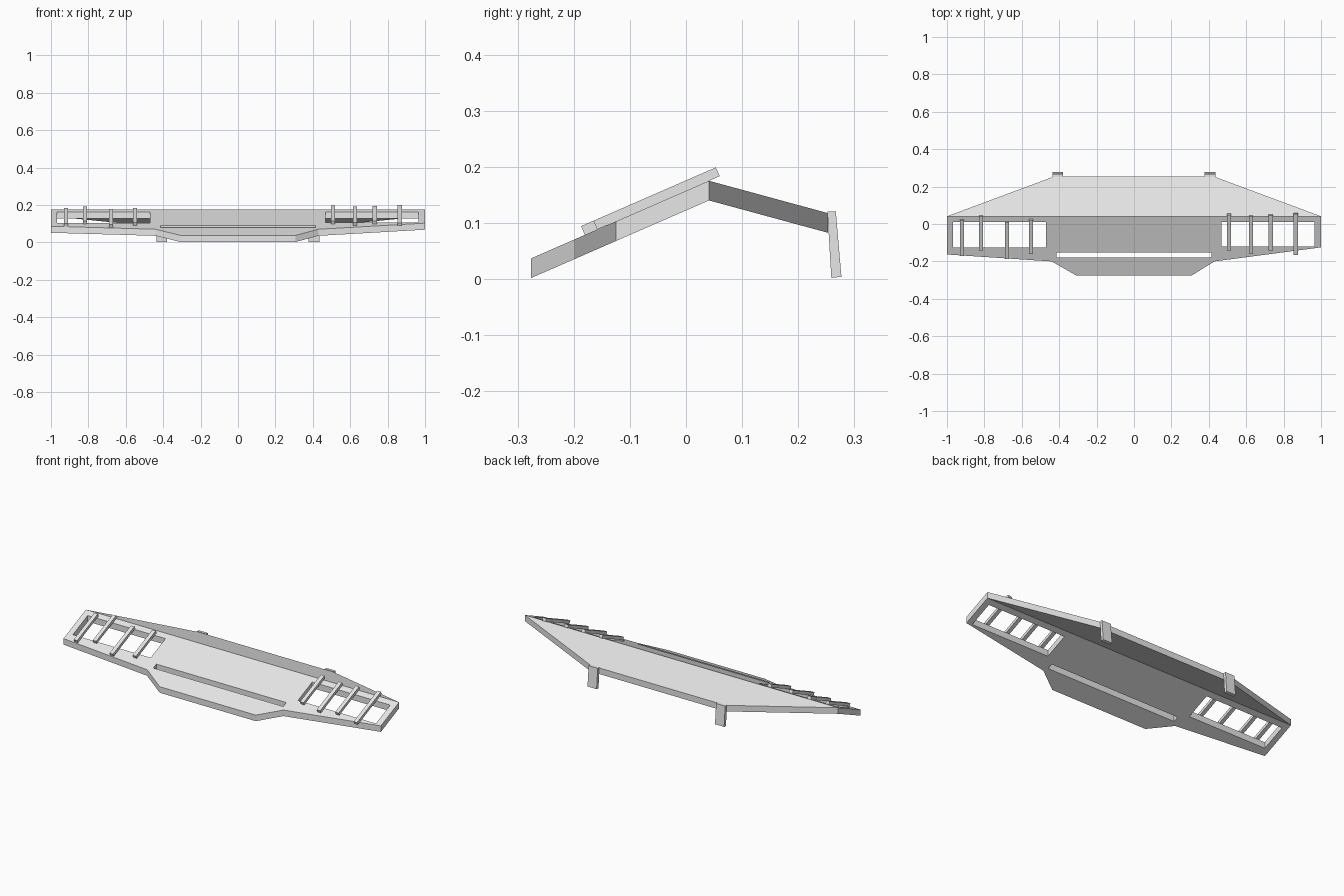
import bpy, bmesh, math
from mathutils import Matrix

cube = bpy.data.objects.get("Cube")
if cube:
    bpy.data.objects.remove(cube)

grey = bpy.data.materials.new("plain grey")
grey.use_nodes = True
COLOUR = (0.8, 0.8, 0.8, 1)
grey.diffuse_color = COLOUR
grey.node_tree.nodes["Principled BSDF"].inputs["Base Color"].default_value = COLOUR

RIDGE_Y, RIDGE_Z = 0.041, 0.175
THICK = 0.035
FRONT_SLOPE, BACK_SLOPE = 0.436, -0.272


def add_object(name, bm):
    bmesh.ops.recalc_face_normals(bm, faces=bm.faces)
    mesh = bpy.data.meshes.new(name)
    bm.to_mesh(mesh)
    bm.free()
    mesh.materials.append(grey)
    obj = bpy.data.objects.new(name, mesh)
    bpy.context.collection.objects.link(obj)
    return obj


def deck_height(y, slope):
    return RIDGE_Z + (y - RIDGE_Y) * slope


def rectangle(x0, x1, y0, y1):
    return [(x0, y0), (x1, y0), (x1, y1), (x0, y1)]


def sloped_plate(name, outline, slope, holes=()):
    """Fill an outline with holes, tilt it and give it vertical walls."""
    bm = bmesh.new()
    for loop in [outline, *holes]:
        verts = [bm.verts.new((x, y, 0)) for x, y in loop]
        for a, b in zip(verts, verts[1:] + verts[:1]):
            bm.edges.new((a, b))
    bmesh.ops.triangle_fill(bm, edges=bm.edges[:], use_beauty=True, normal=(0, 0, 1))
    for v in bm.verts:
        v.co.z = deck_height(v.co.y, slope)
    result = bmesh.ops.extrude_face_region(bm, geom=bm.faces[:], use_keep_orig=True)
    lower = [g for g in result["geom"] if isinstance(g, bmesh.types.BMVert)]
    bmesh.ops.translate(bm, verts=lower, vec=(0, 0, -THICK))
    return add_object(name, bm)


def prism(name, profile, x, width):
    """Extrude a side profile of (y, z) points along x."""
    bm = bmesh.new()
    face = bm.faces.new([bm.verts.new((x - width / 2, y, z)) for y, z in profile])
    result = bmesh.ops.extrude_face_region(bm, geom=[face], use_keep_orig=True)
    far = [g for g in result["geom"] if isinstance(g, bmesh.types.BMVert)]
    bmesh.ops.translate(bm, verts=far, vec=(width, 0, 0))
    return add_object(name, bm)


# Front deck with two side windows and a long central slot
front_outline = [(-1, RIDGE_Y), (-1, -0.163), (-0.44, -0.2), (-0.307, -0.276),
                 (0.307, -0.276), (0.43, -0.2), (1, -0.125), (1, RIDGE_Y)]
sloped_plate("front_deck", front_outline, FRONT_SLOPE, [
    rectangle(-0.967, -0.47, -0.125, 0.01),
    rectangle(0.467, 0.965, -0.12, 0.01),
    rectangle(-0.415, 0.415, -0.18, -0.152)])

# Rear deck sloping away from the ridge
sloped_plate("rear_deck", [(-1, RIDGE_Y), (1, RIDGE_Y), (0.43, 0.253), (-0.43, 0.253)],
             BACK_SLOPE)

# Slats lying across the windows: x, near y, far y
angle = math.atan(FRONT_SLOPE)
SLAT_HEIGHT = 0.017
slats = [(-0.919, -0.17, 0.025), (-0.817, -0.142, 0.046), (-0.678, -0.187, 0.014),
         (-0.55, -0.16, 0.026), (0.507, -0.142, 0.056), (0.626, -0.16, 0.046),
         (0.731, -0.142, 0.052), (0.865, -0.165, 0.06)]
for i, (x, y0, y1) in enumerate(slats):
    bm = bmesh.new()
    length = (y1 - y0) / math.cos(angle) - SLAT_HEIGHT * math.tan(angle)
    bmesh.ops.create_cube(bm, size=1, matrix=Matrix.Diagonal((0.022, length, SLAT_HEIGHT, 1)))
    slat = add_object(f"slat_{i + 1}", bm)
    mid = (y0 + y1) / 2
    slat.location = (x, mid, deck_height(mid, FRONT_SLOPE) + SLAT_HEIGHT / 2 / math.cos(angle))
    slat.rotation_euler.x = angle

# Rear legs, slightly splayed
leg_profile = [(0.252, 0.12), (0.267, 0.12), (0.277, 0.004), (0.259, 0.002)]
for side, x in (("left", 0.406), ("right", -0.408)):
    prism(f"{side}_leg", leg_profile, x, 0.058)
